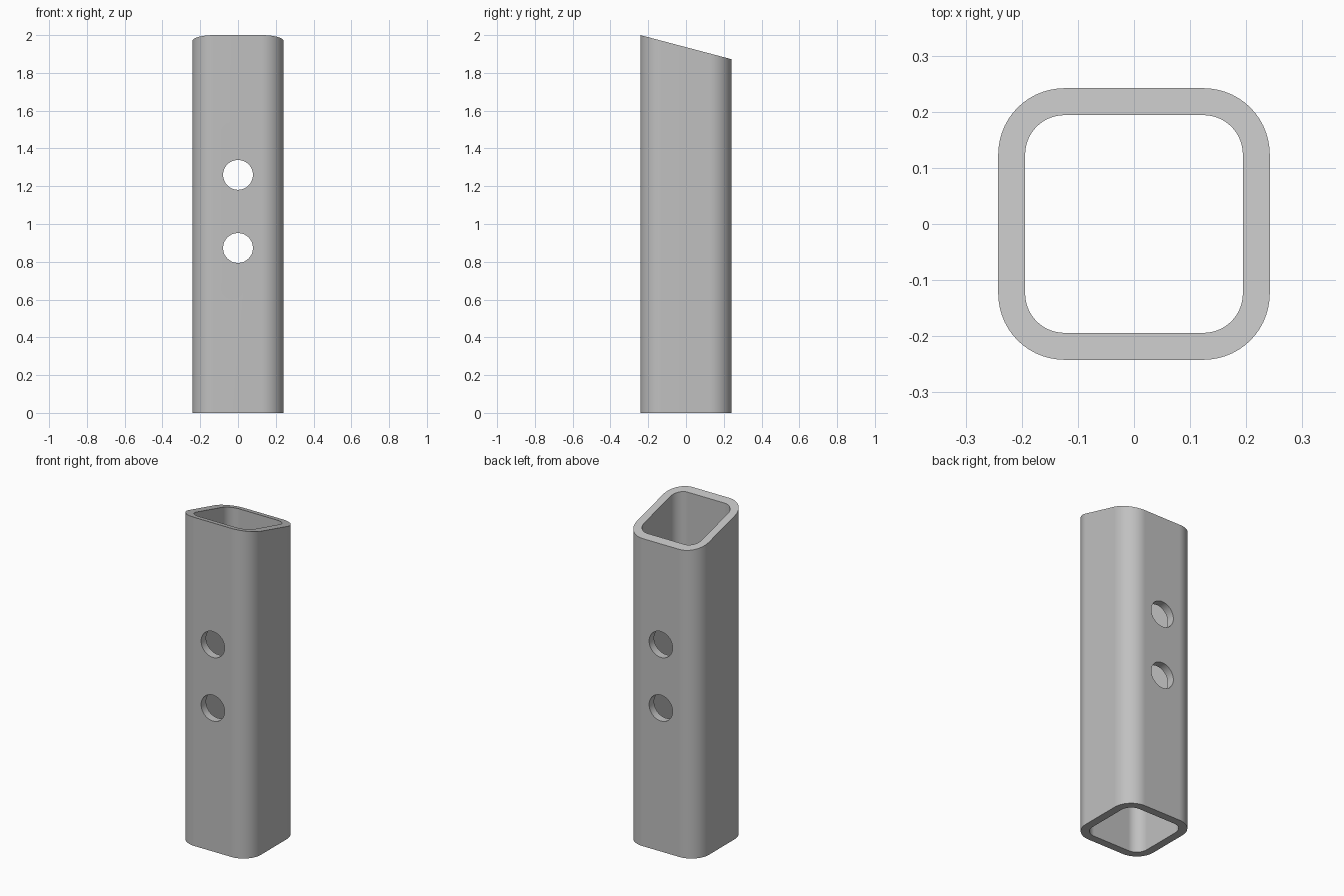
import bpy, bmesh, math
from mathutils import Matrix

if "Cube" in bpy.data.objects:
    bpy.data.objects.remove(bpy.data.objects["Cube"], do_unlink=True)

HALF, WALL, RADIUS = 0.242, 0.048, 0.118
FRONT_Z, BACK_Z = 2.0, 1.872
HOLE_RADIUS, HOLE_HEIGHTS = 0.079, (0.873, 1.26)
CORNER_STEPS = 14


def rounded_square(half, radius):
    """Counter-clockwise outline with arcs at the corners."""
    points = []
    for corner, (sx, sy) in enumerate(((1, 1), (-1, 1), (-1, -1), (1, -1))):
        for i in range(CORNER_STEPS + 1):
            a = math.pi / 2 * (corner + i / CORNER_STEPS)
            points.append((sx * (half - radius) + radius * math.cos(a),
                           sy * (half - radius) + radius * math.sin(a)))
    return points


def top_height(y):
    return FRONT_Z + (BACK_Z - FRONT_Z) * (y + HALF) / (2 * HALF)


def mesh_object(name, bm):
    bmesh.ops.recalc_face_normals(bm, faces=bm.faces[:])
    mesh = bpy.data.meshes.new(name)
    bm.to_mesh(mesh)
    bm.free()
    obj = bpy.data.objects.new(name, mesh)
    bpy.context.collection.objects.link(obj)
    return obj


# Hollow square tube with a slanted top
bm = bmesh.new()
outer = rounded_square(HALF, RADIUS)
inner = rounded_square(HALF - WALL, RADIUS - WALL)
loops = [[bm.verts.new((x, y, top_height(y) if top else 0)) for x, y in outline]
         for outline, top in ((outer, False), (outer, True), (inner, True), (inner, False))]
count = len(outer)
for k in range(4):
    a, b = loops[k], loops[(k + 1) % 4]
    for i in range(count):
        j = (i + 1) % count
        bm.faces.new((a[i], a[j], b[j], b[i]))
tube = mesh_object("square_tube", bm)

# Two round holes through the front and back walls
bm = bmesh.new()
for z in HOLE_HEIGHTS:
    bmesh.ops.create_cone(bm, cap_ends=True, segments=48, radius1=HOLE_RADIUS,
                          radius2=HOLE_RADIUS, depth=1,
                          matrix=Matrix.Translation((0, 0, z)) @ Matrix.Rotation(math.pi / 2, 4, 'X'))
cutter = mesh_object("hole_cutter", bm)
cutter.hide_render = True

bpy.ops.object.select_all(action='DESELECT')
tube.select_set(True)
bpy.context.view_layer.objects.active = tube
cut = tube.modifiers.new("holes", 'BOOLEAN')
cut.operation = 'DIFFERENCE'
cut.solver = 'EXACT'
cut.object = cutter
bpy.ops.object.modifier_apply(modifier=cut.name)
bpy.data.objects.remove(cutter, do_unlink=True)

# Grey metal
metal = bpy.data.materials.new("grey_metal")
metal.use_nodes = True
colour = (0.53, 0.53, 0.53, 1)
metal.diffuse_color = colour
metal.node_tree.nodes["Principled BSDF"].inputs["Base Color"].default_value = colour
tube.data.materials.clear()
tube.data.materials.append(metal)

# Smooth corners, crisp rims and flat walls
bpy.ops.object.shade_smooth_by_angle(angle=math.radians(30))
weighted = tube.modifiers.new("flat_walls", 'WEIGHTED_NORMAL')
weighted.keep_sharp = True
